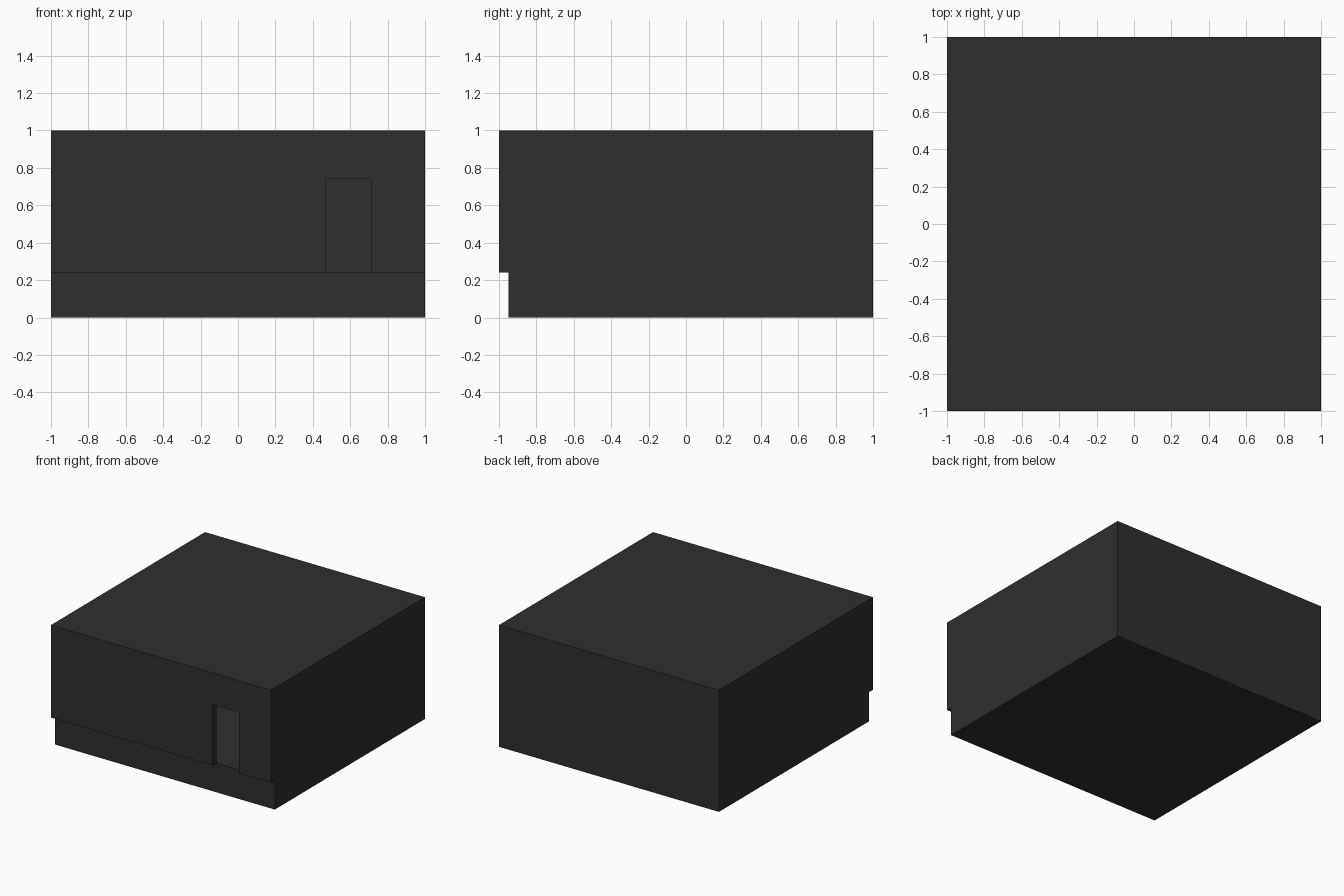
import bpy, bmesh

if "Cube" in bpy.data.objects:
    bpy.data.objects.remove(bpy.data.objects["Cube"])

# One flat colour for the whole building
charcoal = bpy.data.materials.new("charcoal")
charcoal.diffuse_color = (0.028, 0.028, 0.028, 1)
charcoal.use_nodes = True
charcoal.node_tree.nodes["Principled BSDF"].inputs["Base Color"].default_value = charcoal.diffuse_color

T = 0.05        # wall thickness
FLOOR = 0.24    # floor height, also the bottom of the front wall


def prism(name, profile, axis, a, b):
    """Extrude a closed 2D profile along an axis (0 = x, 1 = y) from a to b."""
    bm = bmesh.new()
    place = (lambda p: (a, p[0], p[1])) if axis == 0 else (lambda p: (p[0], a, p[1]))
    face = bm.faces.new([bm.verts.new(place(p)) for p in profile])
    res = bmesh.ops.extrude_face_region(bm, geom=[face])
    shift = [0, 0, 0]
    shift[axis] = b - a
    verts = [g for g in res["geom"] if isinstance(g, bmesh.types.BMVert)]
    bmesh.ops.translate(bm, verts=verts, vec=shift)
    bmesh.ops.recalc_face_normals(bm, faces=bm.faces)
    me = bpy.data.meshes.new(name)
    bm.to_mesh(me)
    bm.free()
    me.materials.append(charcoal)
    ob = bpy.data.objects.new(name, me)
    bpy.context.collection.objects.link(ob)
    return ob


def rect(u0, u1, z0, z1):
    return [(u0, z0), (u1, z0), (u1, z1), (u0, z1)]


# Base, side walls, back wall and roof as one block
body = prism("building_body", rect(-1 + T, 1, 0, 1), 0, -1, 1)

# Hollow room behind the front wall
room = prism("room_cutter", rect(-1.1, 1 - T, FLOOR, 1 - T), 0, -1 + T, 1 - T)
mod = body.modifiers.new("room", 'BOOLEAN')
mod.operation = 'DIFFERENCE'
mod.solver = 'EXACT'
mod.object = room
bpy.context.view_layer.objects.active = body
bpy.ops.object.modifier_apply(modifier=mod.name)
bpy.data.objects.remove(room)

# Front wall overhanging the base, with a doorway open at the bottom
prism("front_wall",
      [(-1, FLOOR), (0.47, FLOOR), (0.47, 0.74), (0.71, 0.74),
       (0.71, FLOOR), (1, FLOOR), (1, 1), (-1, 1)],
      1, -1, -1 + T)
